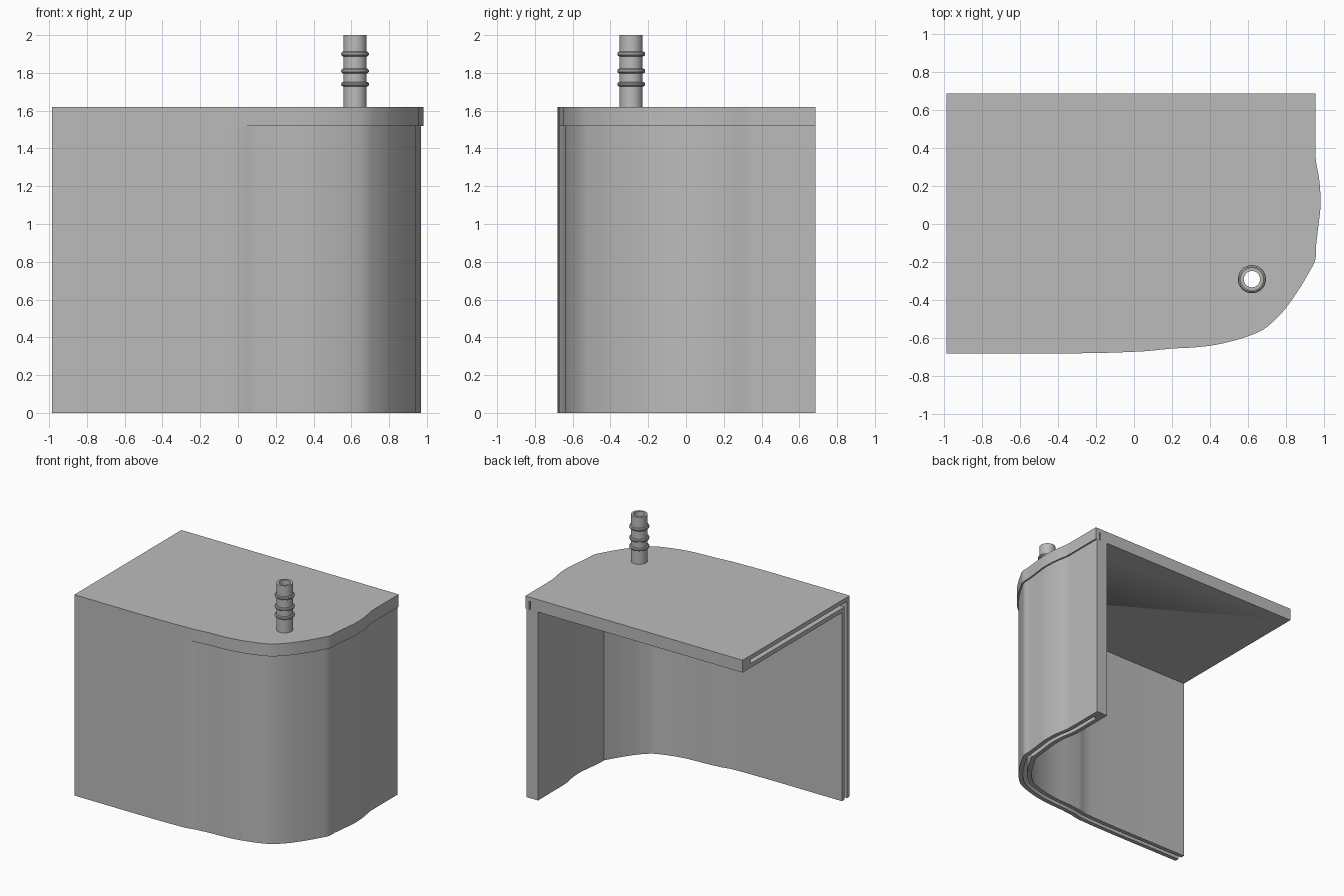
import bpy, bmesh, math
from mathutils import Vector

cube = bpy.data.objects.get("Cube")
if cube:
    bpy.data.objects.remove(cube, do_unlink=True)

grey = bpy.data.materials.new("plain grey")
grey.use_nodes = True
grey.diffuse_color = (0.5, 0.5, 0.5, 1)
grey.node_tree.nodes["Principled BSDF"].inputs["Base Color"].default_value = (0.5, 0.5, 0.5, 1)

LEFT, BACK = -0.985, 0.685
TOP, LID = 1.62, 1.52          # lid top and underside
THICK, SKIN = 0.1, 0.034       # double wall and each of its skins
STEPS = 4
NOZZLE = Vector((0.62, -0.29, 0))


def smooth_path(points):
    """Catmull-Rom curve through the points."""
    p = [Vector(q) for q in points]
    p = [p[0]] + p + [p[-1]]
    out = []
    for a, b, c, d in zip(p, p[1:], p[2:], p[3:]):
        for k in range(STEPS):
            t = k / STEPS
            out.append(0.5 * (2 * b + (c - a) * t + (2 * a - 5 * b + 4 * c - d) * t * t
                              + (3 * b - a - 3 * c + d) * t ** 3))
    return out + [p[-1]]


def offset(path, dist, lip=0.0):
    """Move the path inward; lip adds a further inset on the curved half."""
    out = []
    for i, q in enumerate(path):
        t = (path[min(i + 1, len(path) - 1)] - path[max(i - 1, 0)]).normalized()
        extra = lip * max(0.0, min(1.0, q.x / 0.08))
        out.append(q + Vector((-t.y, t.x)) * (dist + extra))
    return out


def finish(obj):
    obj.data.materials.append(grey)
    bpy.ops.object.select_all(action='DESELECT')
    obj.select_set(True)
    bpy.context.view_layer.objects.active = obj
    bpy.ops.object.shade_smooth_by_angle(angle=math.radians(30))
    return obj


def prism(name, polygons, z0, z1):
    """Raise joined flat polygons into a solid."""
    bm = bmesh.new()
    for poly in polygons:
        bm.faces.new([bm.verts.new((q[0], q[1], z0)) for q in poly])
    bmesh.ops.remove_doubles(bm, verts=bm.verts, dist=1e-5)
    raised = bmesh.ops.extrude_face_region(bm, geom=bm.faces[:])["geom"]
    bmesh.ops.translate(bm, vec=(0, 0, z1 - z0),
                        verts=[v for v in raised if isinstance(v, bmesh.types.BMVert)])
    bmesh.ops.recalc_face_normals(bm, faces=bm.faces)
    mesh = bpy.data.meshes.new(name)
    bm.to_mesh(mesh)
    bm.free()
    obj = bpy.data.objects.new(name, mesh)
    bpy.context.collection.objects.link(obj)
    return finish(obj)


def strip(a, b):
    return [(a[i], a[i + 1], b[i + 1], b[i]) for i in range(len(a) - 1)]


def slab(path):
    return [list(path) + [Vector((LEFT, BACK))]]


# Front edge, rounded corner and bulging side
edge = smooth_path([
    (LEFT, -0.68), (-0.3, -0.68), (0, -0.672), (0.1, -0.665), (0.2, -0.655), (0.3, -0.65),
    (0.4, -0.64), (0.5, -0.62), (0.6, -0.59), (0.68, -0.555), (0.74, -0.505), (0.8, -0.44),
    (0.87, -0.34), (0.92, -0.255), (0.953, -0.19), (0.957, -0.12), (0.967, -0.03),
    (0.98, 0.08), (0.98, 0.16), (0.973, 0.24), (0.957, 0.33), (0.955, 0.4),
    (0.955, 0.6), (0.955, BACK)])
lip = 0.013
gap_in = THICK - SKIN

# Double wall with its gap, closed at the back end
prism("outer_wall", strip(offset(edge, 0, lip), offset(edge, SKIN, lip)), 0, LID)
prism("inner_wall", strip(offset(edge, gap_in, lip), offset(edge, THICK, lip)), 0, LID)
prism("wall_end", strip(offset(edge, SKIN, lip), offset(edge, gap_in, lip))[-STEPS:], 0, TOP - SKIN)

# Hollow lid
lid_top = prism("lid_top", slab(edge), TOP - SKIN, TOP)
lid_bottom = prism("lid_bottom", slab(offset(edge, gap_in)), LID, LID + SKIN)
prism("lid_rim", strip(edge, offset(edge, SKIN)), LID, TOP - SKIN)
inner_x = edge[-1].x - gap_in
prism("lid_back_rim", [[(LEFT, BACK - THICK), (inner_x, BACK - THICK), (inner_x, BACK), (LEFT, BACK)]],
      LID + SKIN, TOP - SKIN)


def ring(radius, count=32):
    return [NOZZLE.xy + radius * Vector((math.cos(a), math.sin(a)))
            for a in (math.tau * i / count for i in range(count + 1))]


# Hole through the lid under the nozzle
cutter = prism("hole_cutter", [ring(0.043)[:-1]], 1.4, 1.8)
cutter.hide_render = True
for part in (lid_top, lid_bottom):
    mod = part.modifiers.new("hole", 'BOOLEAN')
    mod.operation, mod.solver, mod.object = 'DIFFERENCE', 'EXACT', cutter
    bpy.context.view_layer.objects.active = part
    bpy.ops.object.modifier_move_to_index(modifier=mod.name, index=0)
    bpy.ops.object.modifier_apply(modifier=mod.name)
bpy.data.objects.remove(cutter, do_unlink=True)

# Hose nozzle with three ridges
prism("nozzle_tube", strip(ring(0.061), ring(0.043)), TOP, 2.0)
for i, z in enumerate((1.74, 1.81, 1.9)):
    bpy.ops.mesh.primitive_torus_add(location=NOZZLE + Vector((0, 0, z)), major_radius=0.061,
                                     minor_radius=0.013, major_segments=32, minor_segments=10)
    ridge = bpy.context.object
    ridge.name = f"nozzle_ridge_{i + 1}"
    finish(ridge)
